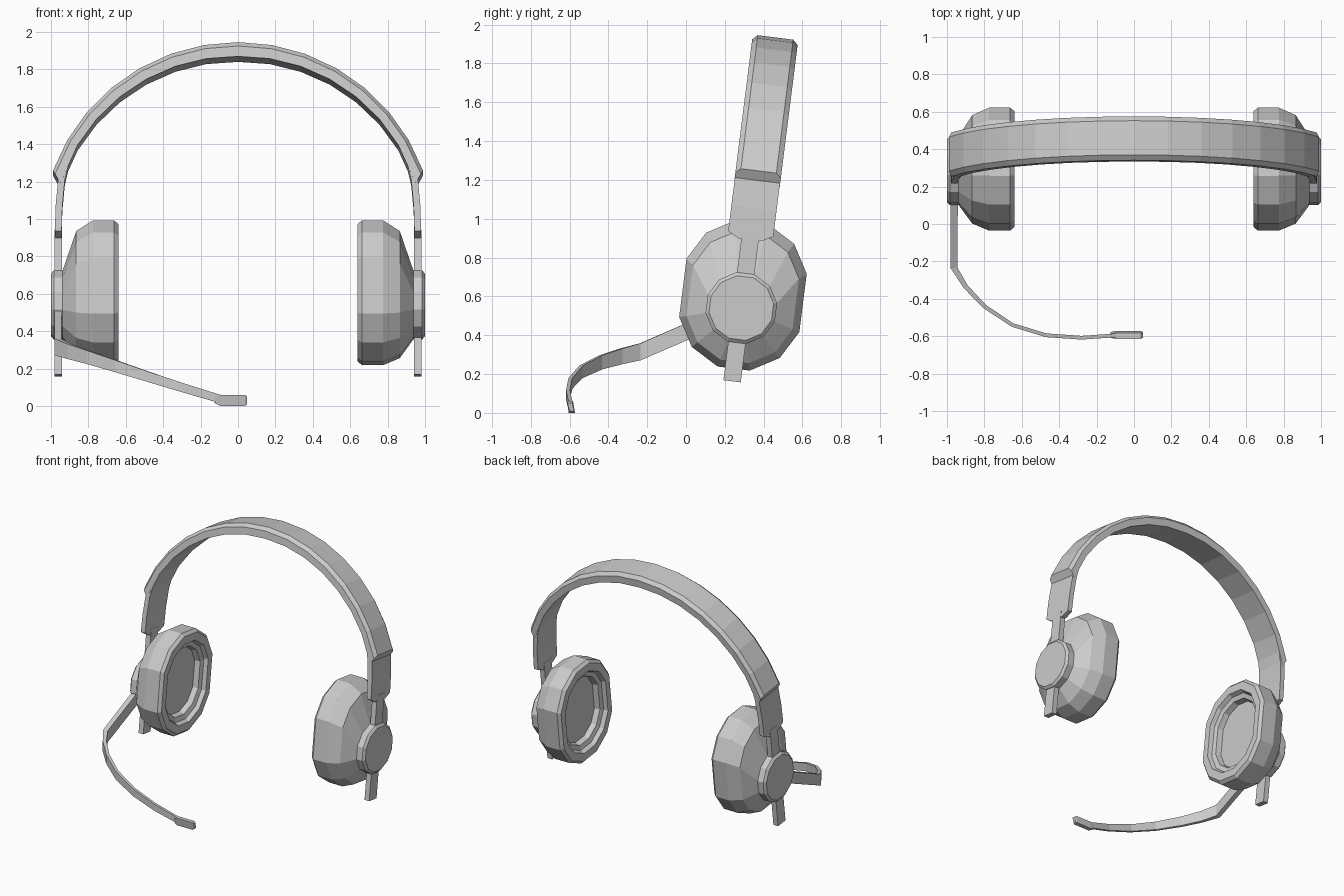
import bpy, bmesh
from math import sin, cos, radians, pi

if "Cube" in bpy.data.objects:
    bpy.data.objects.remove(bpy.data.objects["Cube"])

TILT = radians(-7.2)
PIVOT = (0, 0.285, 0.54)      # centre of the ear hubs


def loft(name, rings, tilted=True, mirror=True):
    """Skin a list of equal-length vertex rings and cap both ends."""
    bm = bmesh.new()
    vs = [[bm.verts.new(p) for p in ring] for ring in rings]
    n = len(vs[0])
    for a, b in zip(vs, vs[1:]):
        for i in range(n):
            j = (i + 1) % n
            bm.faces.new((a[i], a[j], b[j], b[i]))
    bm.faces.new(vs[0])
    bm.faces.new(vs[-1])
    bmesh.ops.recalc_face_normals(bm, faces=bm.faces)
    me = bpy.data.meshes.new(name)
    bm.to_mesh(me)
    bm.free()
    ob = bpy.data.objects.new(name, me)
    bpy.context.collection.objects.link(ob)
    if tilted:
        ob.location = PIVOT
        ob.rotation_euler.x = TILT
    if mirror:
        ob.modifiers.new("mirror", 'MIRROR').use_mirror_merge = False
    return ob


def oval(x, r, stretch, v0):
    """12-sided ring facing x, with longer straight sides."""
    ring = []
    for i in range(12):
        a = 2 * pi * (i + 0.5) / 12
        s = sin(a)
        ring.append((x, r * cos(a), v0 + r * s + (stretch if s > 0 else -stretch)))
    return ring


def slab(x, v, w, t):
    """Flat rectangular section of a side strip."""
    return [(x - t / 2, -w, v), (x + t / 2, -w, v), (x + t / 2, w, v), (x - t / 2, w, v)]


# Ear cups: recessed cushion, rim and tapered shell
cup = [(0.72, 0.205, 0.045, 0.066), (0.68, 0.215, 0.045, 0.066),
       (0.67, 0.245, 0.05, 0.066), (0.64, 0.255, 0.055, 0.066),
       (0.64, 0.305, 0.065, 0.066), (0.662, 0.323, 0.068, 0.066),
       (0.775, 0.323, 0.068, 0.066), (0.865, 0.285, 0.058, 0.056),
       (0.938, 0.185, 0.0, 0.0)]
loft("ear_cup", [oval(*c) for c in cup])

# Hub discs
loft("ear_hub", [oval(x, r, 0, 0) for x, r in ((0.935, 0.186), (0.985, 0.186), (1.0, 0.168))])

# Slider stems running through the hubs
loft("slider_stem", [slab(0.961, -0.38, 0.045, 0.04), slab(0.961, 0.40, 0.045, 0.04)])

# Wide arms below the padded band
arm = [(0.962, 0.355, 0.06), (0.961, 0.385, 0.117), (0.957, 0.52, 0.117),
       (0.944, 0.66, 0.117), (0.92, 0.76, 0.112)]
loft("side_arm", [slab(x, v, w, 0.036) for x, v, w in arm])

# Padded headband arc with bevelled outer edges
CV, RO = 0.352, 1.053
section = [(-0.118, 0), (-0.118, 0.7), (-0.092, 1), (0.092, 1), (0.118, 0.7), (0.118, 0)]
rings = []
for i in range(-7, 8):
    a = radians(10 * i)
    ri = 0.973 + 0.02 * abs(i) / 7
    ring = []
    for u, k in section:
        b = a
        if abs(i) == 7:       # slanted end cut
            b += radians(3.0) * (1 - k) * (1 if i > 0 else -1)
        r = ri + (RO - ri) * k
        ring.append((r * sin(b), u, CV + r * cos(b)))
    rings.append(ring)
loft("headband", rings, mirror=False)

# Microphone boom: flat strip, straight and then curving to the front
path = [(-0.962, 0.25, 0.525, 0.09, 0.042), (-0.962, -0.235, 0.315, 0.088, 0.036),
        (-0.90, -0.335, 0.291, 0.08, 0.026), (-0.80, -0.44, 0.26, 0.072, 0.022),
        (-0.65, -0.54, 0.212, 0.064, 0.02), (-0.47, -0.595, 0.153, 0.056, 0.02),
        (-0.28, -0.608, 0.093, 0.05, 0.02), (-0.09, -0.595, 0.036, 0.045, 0.02)]
rings = []
for i, (x, y, z, h, t) in enumerate(path):
    p, q = path[max(i - 1, 0)], path[min(i + 1, len(path) - 1)]
    dx, dy = q[0] - p[0], q[1] - p[1]
    d = (dx * dx + dy * dy) ** 0.5
    nx, ny = -dy / d * t / 2, dx / d * t / 2
    h /= 2
    rings.append([(x - nx, y - ny, z - h), (x + nx, y + ny, z - h),
                  (x + nx, y + ny, z + h), (x - nx, y - ny, z + h)])
loft("mic_boom", rings, tilted=False, mirror=False)

# Microphone tip: small slightly leaning capsule
tip = [(-0.125, 0.014, 0.011), (-0.095, 0.03, 0.016), (0.037, 0.03, 0.016), (0.048, 0.021, 0.011)]
rings = []
for x, h, t in tip:
    rings.append([(x, -0.593 + sy * t - sz * 0.005, 0.033 + sz * h)
                  for sy, sz in ((-1, -1), (1, -1), (1, 1), (-1, 1))])
rings = [[(x, y, z + 0.0) for x, y, z in r] for r in rings]
tip_ob = loft("mic_tip", rings, tilted=False, mirror=False)
tip_ob.location.z = -0.003
